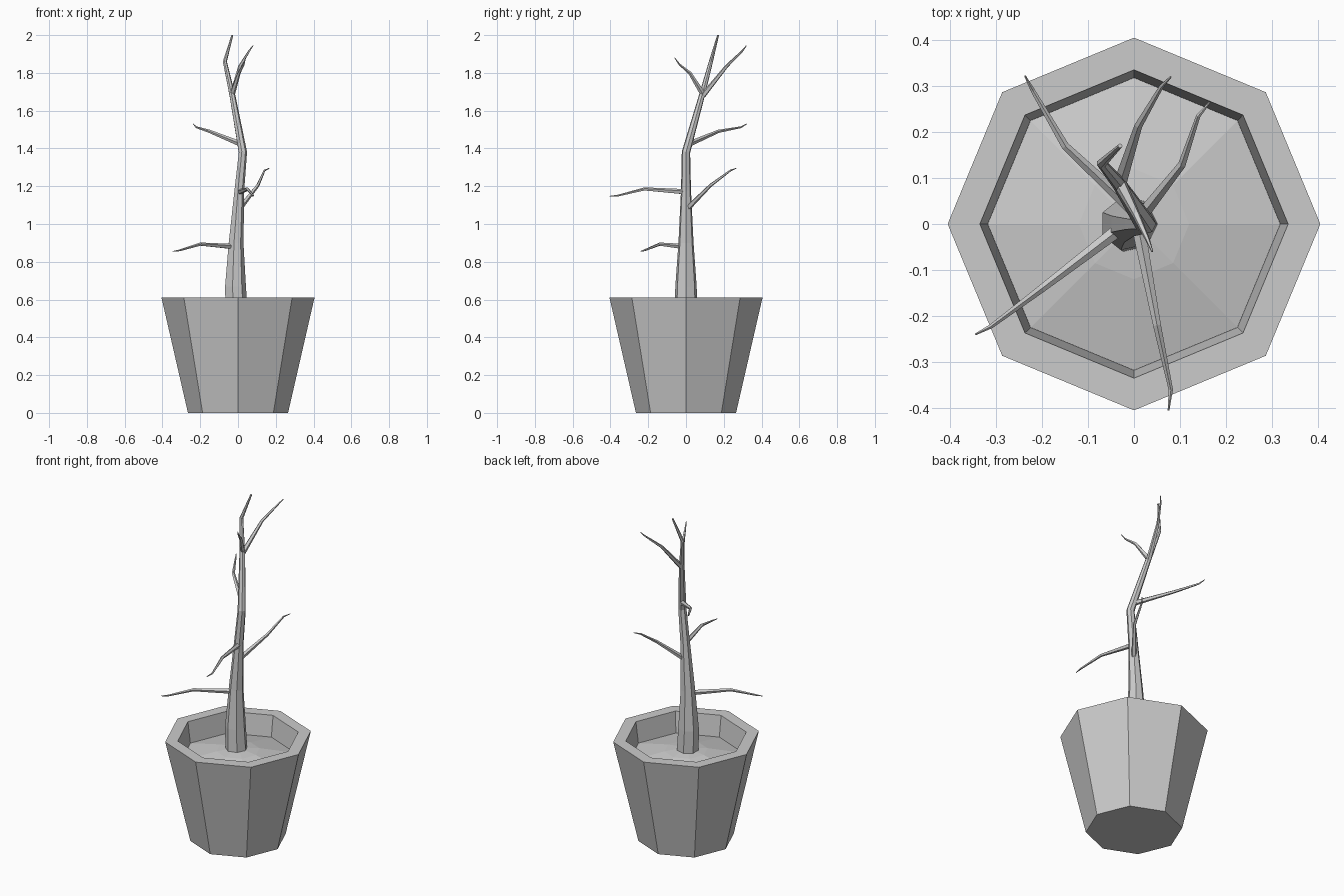
import bpy
import bmesh
from math import sin, cos, tau
from mathutils import Vector

if "Cube" in bpy.data.objects:
    bpy.data.objects.remove(bpy.data.objects["Cube"])


def finish(name, bm):
    bmesh.ops.recalc_face_normals(bm, faces=bm.faces)
    me = bpy.data.meshes.new(name)
    bm.to_mesh(me)
    bm.free()
    ob = bpy.data.objects.new(name, me)
    bpy.context.collection.objects.link(ob)
    return ob


def skin(bm, rings, cap_start=True, cap_end=True):
    n = len(rings[0])
    for a, b in zip(rings, rings[1:]):
        for i in range(n):
            j = (i + 1) % n
            bm.faces.new((a[i], a[j], b[j], b[i]))
    if cap_start:
        bm.faces.new(rings[0][::-1])
    if cap_end:
        bm.faces.new(rings[-1])


def lathe(name, profile, sides=8, **caps):
    bm = bmesh.new()
    rings = [[bm.verts.new((r * cos(tau * i / sides), r * sin(tau * i / sides), z))
              for i in range(sides)] for r, z in profile]
    skin(bm, rings, **caps)
    return finish(name, bm)


def limb(name, path, sides):
    """Tapered tube along (x, y, z, radius) points."""
    bm = bmesh.new()
    pts = [Vector(p[:3]) for p in path]
    side = Vector((1, 0, 0)) if abs((pts[-1] - pts[0]).normalized().z) > 0.75 else Vector((0, 0, 1))
    rings = []
    for k, p in enumerate(pts):
        t = (pts[min(k + 1, len(pts) - 1)] - pts[max(k - 1, 0)]).normalized()
        u = (side - t * side.dot(t)).normalized()
        v = t.cross(u)
        side = u
        r = path[k][3]
        rings.append([bm.verts.new(p + r * (cos(tau * i / sides) * u + sin(tau * i / sides) * v))
                      for i in range(sides)])
    skin(bm, rings)
    return finish(name, bm)


# Octagonal pot with thick rim and hollow inside
lathe("pot", [(0.265, 0), (0.405, 0.61), (0.335, 0.61), (0.318, 0.48)])

# Slightly mounded soil
lathe("soil", [(0.318, 0.485), (0.12, 0.53), (0.04, 0.54)], cap_start=False)

# Crooked trunk
limb("trunk", [(-0.01, 0, 0.52, 0.062), (-0.016, 0, 0.67, 0.058),
               (-0.012, 0, 0.9, 0.041), (0.006, 0, 1.18, 0.027),
               (0.025, 0, 1.38, 0.023), (-0.03, 0.084, 1.68, 0.016),
               (-0.07, 0.132, 1.86, 0.011), (-0.03, 0.17, 2.0, 0.005)], 7)

# Branches: four path points each, thinning to the tip
branches = [
    [(-0.03, -0.01, 0.88), (-0.2, -0.14, 0.893), (-0.31, -0.222, 0.86), (-0.345, -0.24, 0.855)],
    [(0.01, -0.01, 1.17), (0.05, -0.22, 1.185), (0.08, -0.36, 1.15), (0.075, -0.405, 1.147)],
    [(0.01, 0.01, 1.085), (0.105, 0.13, 1.205), (0.14, 0.235, 1.283), (0.165, 0.265, 1.295)],
    [(0.01, 0.02, 1.425), (-0.15, 0.17, 1.49), (-0.22, 0.29, 1.512), (-0.237, 0.322, 1.53)],
    [(-0.03, 0.09, 1.68), (0.01, 0.215, 1.835), (0.06, 0.3, 1.918), (0.08, 0.32, 1.945)],
    [(-0.03, 0.088, 1.69), (0.005, 0.02, 1.8), (0.03, -0.035, 1.845), (0.04, -0.06, 1.88)],
]
for n, path in enumerate(branches, 1):
    limb(f"branch_{n}", [(*p, r) for p, r in zip(path, (0.015, 0.009, 0.005, 0.002))], 5)
